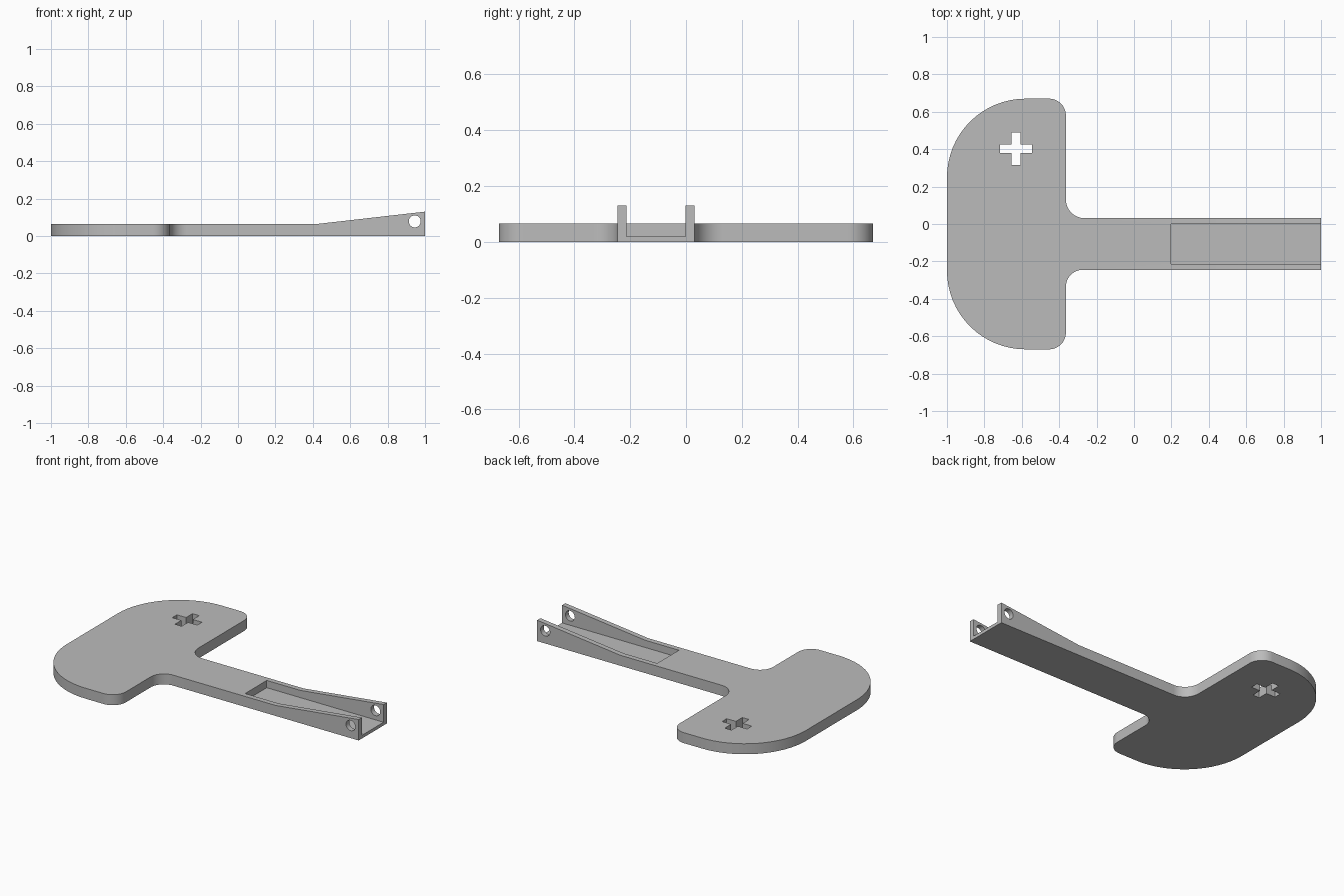
import bpy, bmesh, math
from mathutils import Vector

cube = bpy.data.objects.get("Cube")
if cube:
    bpy.data.objects.remove(cube, do_unlink=True)

# Single plain grey material
grey = bpy.data.materials.new("plain_grey")
grey.use_nodes = True
grey.diffuse_color = (0.5, 0.5, 0.5, 1)
grey.node_tree.nodes["Principled BSDF"].inputs["Base Color"].default_value = (0.5, 0.5, 0.5, 1)

THICK, TOP, FLOOR = 0.065, 0.13, 0.02
ARM_LO, ARM_HI, WALL = -0.245, 0.031, 0.032
HALF_WIDTH, NECK_X = 0.67, -0.364


def rounded(corners, steps=16):
    """Turn (x, y, radius) corners into an outline with tangent arcs."""
    points = []
    for i, (x, y, r) in enumerate(corners):
        p = Vector((x, y))
        if r == 0:
            points.append(p)
            continue
        a = (Vector(corners[i - 1][:2]) - p).normalized()
        b = (Vector(corners[(i + 1) % len(corners)][:2]) - p).normalized()
        centre = p + (a + b) * r  # every corner is square
        for k in range(steps + 1):
            t = k / steps * math.pi / 2
            points.append(centre - b * r * math.cos(t) - a * r * math.sin(t))
    return points


def prism(name, points, start, end, axis="z"):
    """Extrude a 2D outline along z, or an (x, z) outline along y."""
    place = (lambda u, v, w: (u, v, w)) if axis == "z" else (lambda u, v, w: (u, w, v))
    bm = bmesh.new()
    face = bm.faces.new([bm.verts.new(place(u, v, start)) for u, v in points])
    new = bmesh.ops.extrude_face_region(bm, geom=[face])["geom"]
    moved = [g for g in new if isinstance(g, bmesh.types.BMVert)]
    bmesh.ops.translate(bm, verts=moved, vec=place(0, 0, end - start))
    bmesh.ops.recalc_face_normals(bm, faces=bm.faces)
    mesh = bpy.data.meshes.new(name)
    bm.to_mesh(mesh)
    bm.free()
    mesh.materials.append(grey)
    obj = bpy.data.objects.new(name, mesh)
    bpy.context.collection.objects.link(obj)
    return obj


def cut(target, cutter):
    """Subtract a cutter from the target and discard it."""
    cutter.hide_render = True
    mod = target.modifiers.new("cut", "BOOLEAN")
    mod.operation, mod.solver, mod.object = "DIFFERENCE", "EXACT", cutter
    bpy.context.view_layer.objects.active = target
    bpy.ops.object.modifier_apply(modifier=mod.name)
    bpy.data.objects.remove(cutter, do_unlink=True)


# Paddle head and arm in one outline
outline = rounded([
    (-1, -HALF_WIDTH, 0.42), (NECK_X, -HALF_WIDTH, 0.09),
    (NECK_X, ARM_LO, 0.09), (1, ARM_LO, 0), (1, ARM_HI, 0),
    (NECK_X, ARM_HI, 0.1), (NECK_X, HALF_WIDTH, 0.09), (-1, HALF_WIDTH, 0.42),
])
body = prism("paddle_with_arm", outline, 0, TOP + 0.05)

# Flat top that rises toward the arm's end
cut(body, prism("top_trim", [(-1.2, THICK), (0.43, THICK), (1, TOP), (1.2, TOP + 0.023),
                             (1.2, 0.4), (-1.2, 0.4)], -1, 1, "y"))

# Open channel between the arm's side walls
cut(body, prism("channel", [(0.198, ARM_LO + WALL), (1.2, ARM_LO + WALL),
                            (1.2, ARM_HI - WALL), (0.198, ARM_HI - WALL)], FLOOR, 0.4))

# Pin hole through both walls
hole = [(0.945 + 0.032 * math.cos(k * math.tau / 32), 0.078 + 0.032 * math.sin(k * math.tau / 32))
        for k in range(32)]
cut(body, prism("pin_hole", hole, -0.5, 0.5, "y"))

# Plus-shaped slot through the head
L, S = 0.086, 0.023
quarter = [Vector((L, -S)), Vector((L, S)), Vector((S, S))]
plus = []
for turn in range(4):
    for v in quarter:
        c, s = round(math.cos(turn * math.pi / 2)), round(math.sin(turn * math.pi / 2))
        plus.append((-0.631 + c * v.x - s * v.y, 0.402 + s * v.x + c * v.y))
cut(body, prism("plus_slot", plus, -0.1, 0.3))

# Smooth rounded sides, crisp edges
bpy.ops.object.select_all(action="DESELECT")
body.select_set(True)
bpy.context.view_layer.objects.active = body
bpy.ops.object.shade_smooth_by_angle(angle=math.radians(30))
